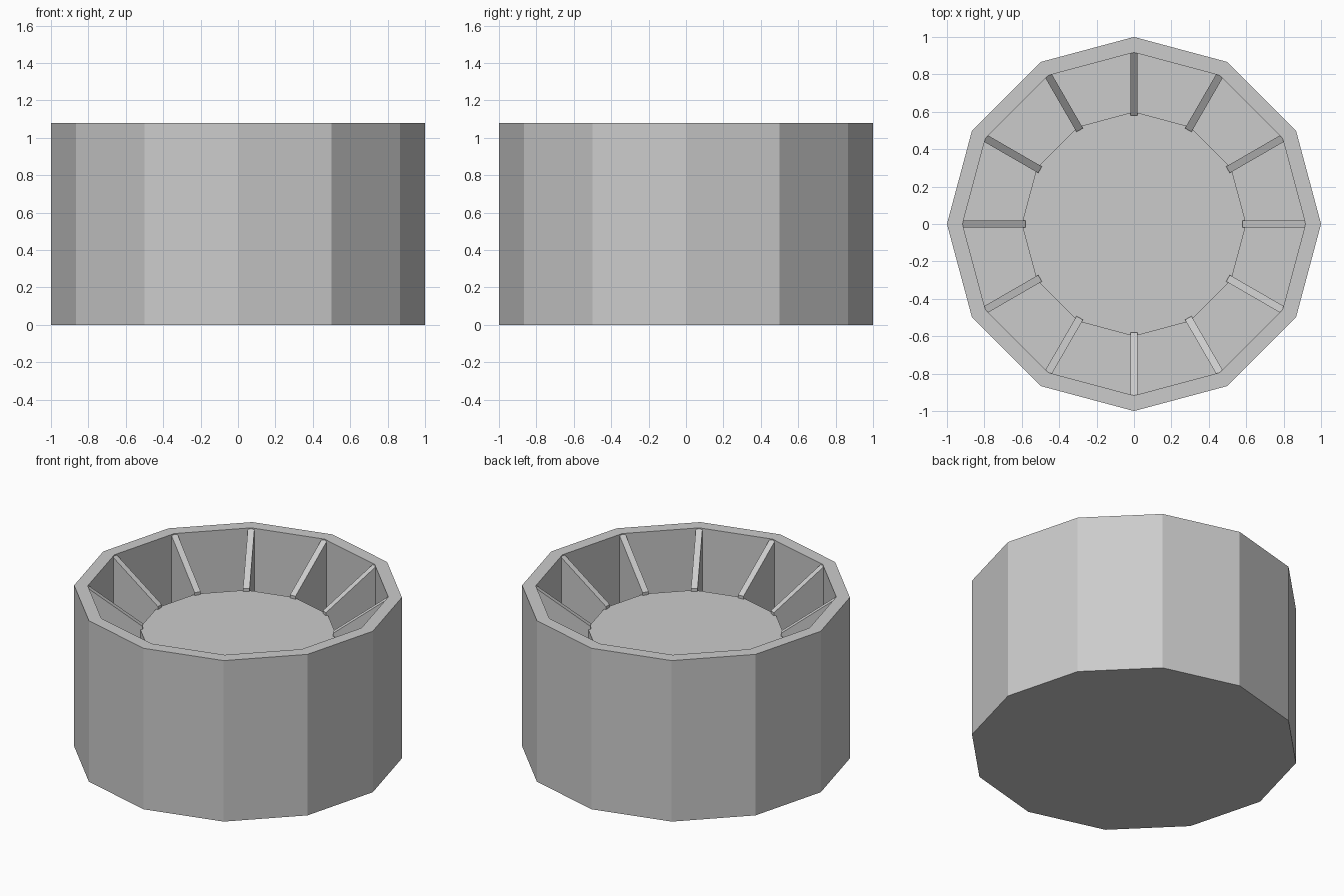
import bpy, bmesh
from math import cos, sin, tau
from mathutils import Matrix

SIDES = 12
HEIGHT = 1.08      # rim height
INNER = 0.917      # inner wall radius
FLOOR = 0.08       # channel floor height
HUB_R, HUB_TOP = 0.6, 0.81

if "Cube" in bpy.data.objects:
    bpy.data.objects.remove(bpy.data.objects["Cube"], do_unlink=True)

grey = bpy.data.materials.new("plain grey")
grey.use_nodes = True
colour = (0.6, 0.6, 0.6, 1)
grey.diffuse_color = colour
grey.node_tree.nodes["Principled BSDF"].inputs["Base Color"].default_value = colour


def finish(bm, name):
    bmesh.ops.recalc_face_normals(bm, faces=bm.faces)
    mesh = bpy.data.meshes.new(name)
    bm.to_mesh(mesh)
    bm.free()
    mesh.materials.append(grey)
    obj = bpy.data.objects.new(name, mesh)
    bpy.context.collection.objects.link(obj)
    return obj


def lathe(name, profile):
    """Twelve-sided solid from (radius, height) rings, capped at both ends."""
    bm = bmesh.new()
    rings = [[bm.verts.new((r * cos(tau * i / SIDES), r * sin(tau * i / SIDES), z))
              for i in range(SIDES)] for r, z in profile]
    for a, b in zip(rings, rings[1:]):
        for i in range(SIDES):
            j = (i + 1) % SIDES
            bm.faces.new((a[i], a[j], b[j], b[i]))
    bm.faces.new(rings[0])
    bm.faces.new(rings[-1])
    return finish(bm, name)


def rib(name, angle, width=0.04):
    """Upright gusset with a sloping top, from the hub to a wall corner."""
    profile = [(0.58, FLOOR), (INNER, FLOOR), (INNER, HEIGHT - 0.005), (0.58, HUB_TOP + 0.02)]
    bm = bmesh.new()
    face = bm.faces.new([bm.verts.new((x, -width / 2, z)) for x, z in profile])
    side = bmesh.ops.extrude_face_region(bm, geom=[face])["geom"]
    bmesh.ops.translate(bm, vec=(0, width, 0),
                        verts=[v for v in side if isinstance(v, bmesh.types.BMVert)])
    bmesh.ops.transform(bm, matrix=Matrix.Rotation(angle, 4, "Z"), verts=bm.verts)
    return finish(bm, name)


# Outer tub with its wall and floor
lathe("tub", [(1, 0), (1, HEIGHT), (INNER, HEIGHT), (INNER, FLOOR)])

# Raised central platform
lathe("hub", [(HUB_R, FLOOR), (HUB_R, HUB_TOP)])

# Radial ribs at each corner
for k in range(SIDES):
    rib(f"rib_{k + 1}", tau * k / SIDES)
